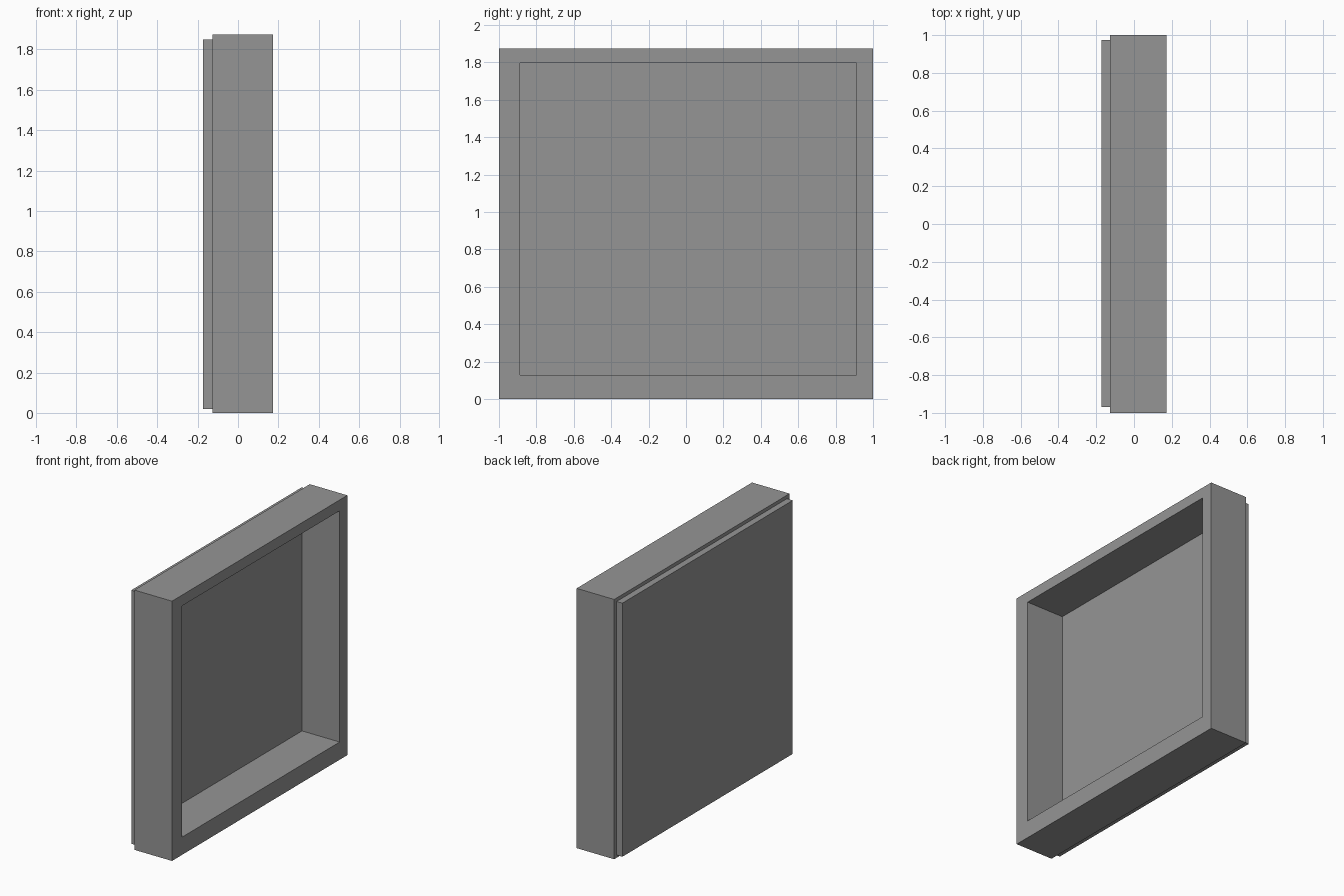
import bpy, bmesh

if "Cube" in bpy.data.objects:
    bpy.data.objects.remove(bpy.data.objects["Cube"], do_unlink=True)

GREY = (0.3, 0.3, 0.3, 1.0)
mat = bpy.data.materials.new("mid grey")
mat.use_nodes = True
mat.diffuse_color = GREY
mat.node_tree.nodes["Principled BSDF"].inputs["Base Color"].default_value = GREY

FRONT, SEAM, BACK = 0.173, -0.127, -0.173


def rectangle(bm, x, y0, y1, z0, z1):
    return [bm.verts.new((x, y, z)) for y, z in ((y0, z0), (y1, z0), (y1, z1), (y0, z1))]


def finish(name, bm, faces, depth):
    """Extrude flat faces along x and make the object."""
    result = bmesh.ops.extrude_face_region(bm, geom=faces, use_keep_orig=True)
    moved = [g for g in result["geom"] if isinstance(g, bmesh.types.BMVert)]
    bmesh.ops.translate(bm, verts=moved, vec=(depth, 0, 0))
    bmesh.ops.recalc_face_normals(bm, faces=bm.faces)
    mesh = bpy.data.meshes.new(name)
    bm.to_mesh(mesh)
    bm.free()
    mesh.materials.append(mat)
    bpy.context.collection.objects.link(bpy.data.objects.new(name, mesh))


# Deep rectangular frame with a slightly off-centre opening
bm = bmesh.new()
outer = rectangle(bm, SEAM, -1, 1, 0, 1.875)
inner = rectangle(bm, SEAM, -0.888, 0.912, 0.128, 1.797)
ring = [bm.faces.new((outer[i], outer[(i + 1) % 4], inner[(i + 1) % 4], inner[i]))
        for i in range(4)]
finish("frame", bm, ring, FRONT - SEAM)

# Thin panel closing the back, a little smaller than the frame
bm = bmesh.new()
panel = bm.faces.new(rectangle(bm, BACK, -0.97, 0.973, 0.02, 1.85))
finish("back_panel", bm, [panel], SEAM - BACK)
